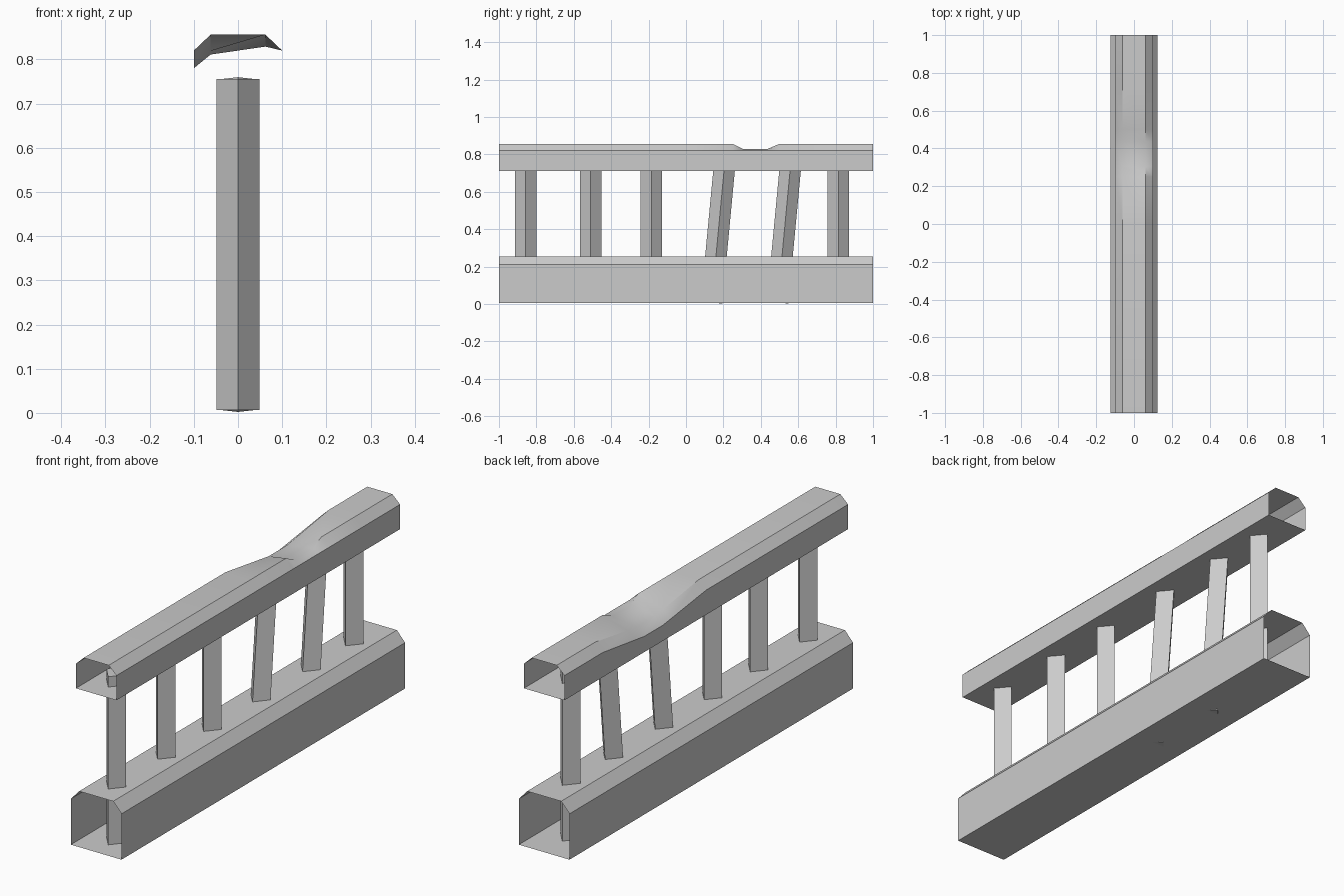
import bpy
import bmesh
import math

cube = bpy.data.objects.get("Cube")
if cube:
    bpy.data.objects.remove(cube, do_unlink=True)

grey = bpy.data.materials.new("plain_grey")
grey.use_nodes = True
GREY = (0.6, 0.6, 0.6, 1)
grey.diffuse_color = GREY
grey.node_tree.nodes["Principled BSDF"].inputs["Base Color"].default_value = GREY


def finish(bm, name):
    bmesh.ops.recalc_face_normals(bm, faces=bm.faces)
    mesh = bpy.data.meshes.new(name)
    bm.to_mesh(mesh)
    bm.free()
    mesh.materials.append(grey)
    obj = bpy.data.objects.new(name, mesh)
    bpy.context.collection.objects.link(obj)
    return obj


def ramp(y, start, low_a, low_b, end):
    """0 outside the dent, 1 along its bottom, straight ramps between."""
    return max(0, min(1, (y - start) / (low_a - start), (end - y) / (end - low_b)))


def rail(name, half, half_top, bottom, shoulder, top, stations, dent=None):
    """Hollow chamfered tube along y, open at both ends."""
    profile = [(-half, bottom), (half, bottom), (half, shoulder),
               (half_top, top), (-half_top, top), (-half, shoulder)]
    bm = bmesh.new()
    rings = []
    for y in stations:
        ring = []
        for i, (x, z) in enumerate(profile):
            drop = dent(i, y) if dent else 0
            ring.append(bm.verts.new((x, y, z - drop)))
        rings.append(ring)
    for a, b in zip(rings, rings[1:]):
        for i in range(len(profile)):
            j = (i + 1) % len(profile)
            bm.faces.new((a[i], a[j], b[j], b[i]))
    return finish(bm, name)


# Dent in the handrail: narrow on one upper corner, long on the other side
def handrail_dent(corner, y):
    if corner == 3:
        return 0.027 * ramp(y, 0.25, 0.305, 0.436, 0.5)
    if corner == 4:
        return 0.045 * ramp(y, 0, 0.305, 0.436, 0.73)
    if corner == 5:
        return 0.04 * ramp(y, 0, 0.305, 0.436, 0.73)
    return 0


# Rails
base_rail = rail("base_rail", 0.125, 0.084, 0.0055, 0.21, 0.255, (-1, 1))
handrail = rail("handrail", 0.1, 0.062, 0.71, 0.82, 0.856,
                (-1, 0, 0.25, 0.305, 0.436, 0.5, 0.73, 1), handrail_dent)

# Diamond-section posts, two of them knocked askew
posts = [(-0.858, 0), (-0.51, 0), (-0.185, 0), (0.172, 5.4), (0.525, 5.4), (0.815, 0)]
for n, (y, lean) in enumerate(posts, 1):
    bm = bmesh.new()
    bmesh.ops.create_cone(bm, cap_ends=True, segments=4, radius1=1, radius2=1, depth=0.75)
    bmesh.ops.scale(bm, vec=(0.0486, 0.0575, 1), verts=bm.verts)
    post = finish(bm, f"post_{n}")
    post.location = (0, y, 0.381)
    post.rotation_euler.x = -math.radians(lean)

# Smooth the handrail dent, keep the chamfers sharp
bpy.ops.object.select_all(action="DESELECT")
handrail.select_set(True)
bpy.context.view_layer.objects.active = handrail
bpy.ops.object.shade_smooth_by_angle(angle=math.radians(30))
